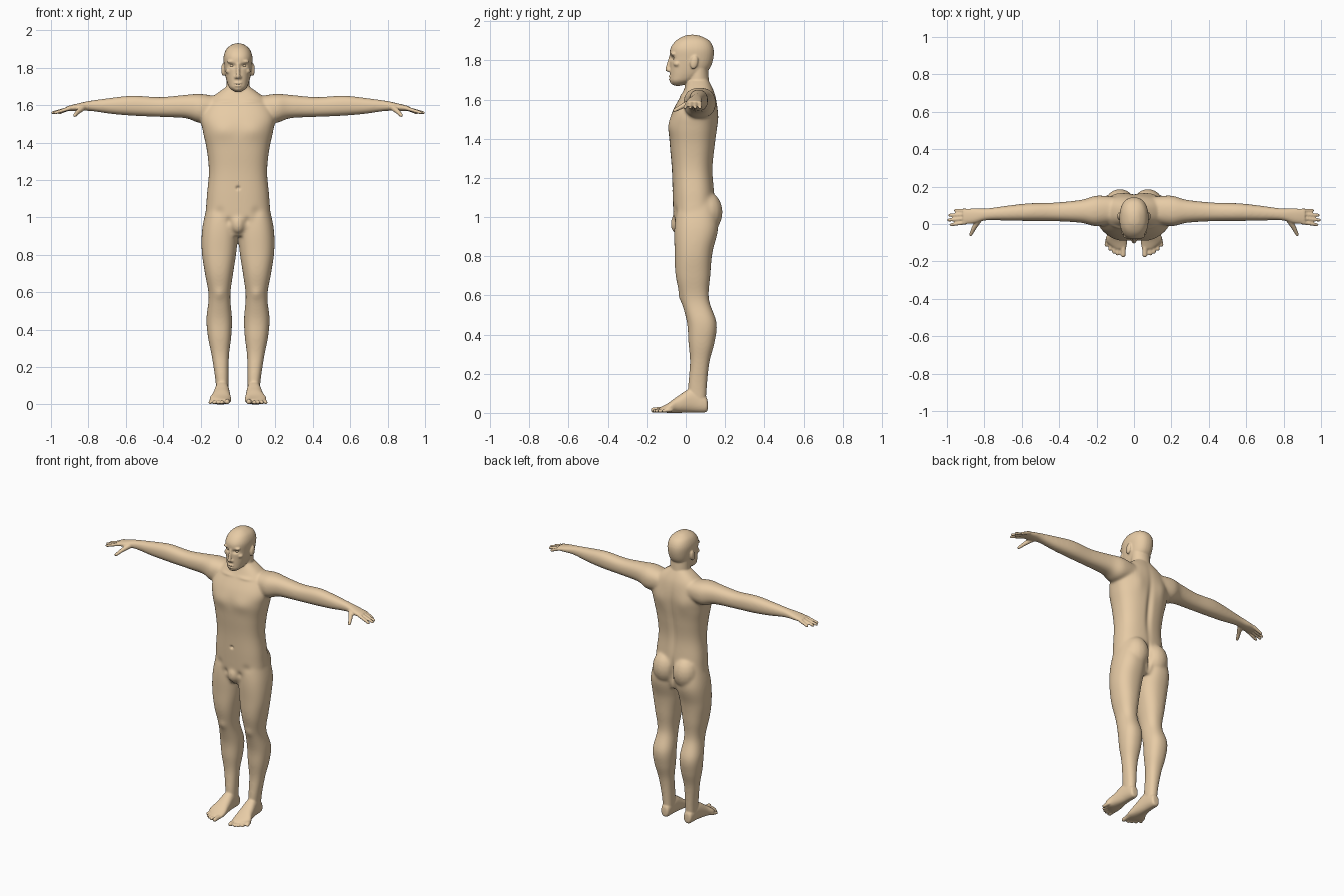
import bpy, bmesh, math
from mathutils import Vector, Matrix

skin = bpy.data.materials.new("skin")
skin.diffuse_color = (0.8, 0.6, 0.38, 1)
bm = bmesh.new()


def spline(st, sub=6):
    """Catmull-Rom through a list of stations."""
    out = []
    for i in range(len(st) - 1):
        p0, p1, p2, p3 = (st[max(0, min(len(st) - 1, i + k))] for k in (-1, 0, 1, 2))
        for j in range(sub):
            t = j / sub
            out.append([b + 0.5 * t * (c - a + t * (2 * a - 5 * b + 4 * c - d + t * (3 * (b - c) + d - a)))
                        for a, b, c, d in zip(p0, p1, p2, p3)])
    return out + [list(st[-1])]


def loft(axis, stations, n=2.3, seg=36):
    """Skin rounded sections (position, a_min, a_max, b_min, b_max) along an axis."""
    rings = []
    for t, a0, a1, b0, b1 in spline(stations):
        ring = []
        for k in range(seg):
            w = 2 * math.pi * k / seg
            c, s = math.cos(w), math.sin(w)
            a = (a0 + a1) / 2 + (a1 - a0) / 2 * math.copysign(abs(c) ** (2 / n), c)
            b = (b0 + b1) / 2 + (b1 - b0) / 2 * math.copysign(abs(s) ** (2 / n), s)
            ring.append(bm.verts.new({'x': (t, a, b), 'y': (a, t, b), 'z': (a, b, t)}[axis]))
        rings.append(ring)
    for r, q in zip(rings, rings[1:]):
        for k in range(seg):
            bm.faces.new((r[k], r[(k + 1) % seg], q[(k + 1) % seg], q[k]))
    bm.faces.new(rings[0])
    bm.faces.new(rings[-1])


def centred(stations, n=2.3):
    loft('z', [(z, -w, w, y0, y1) for z, w, y0, y1 in stations], n)


def blob(c, r, tilt=0, target=None):
    m = Matrix.Translation(c) @ Matrix.Rotation(tilt, 4, 'X') @ Matrix.Diagonal((*r, 1))
    bmesh.ops.create_uvsphere(target or bm, u_segments=16, v_segments=10, radius=1, matrix=m)


def digit(p, q, r0, r1, steps=14):
    """Tapered round-ended finger or toe."""
    for i in range(steps + 1):
        r = r0 + (r1 - r0) * i / steps
        blob(Vector(p).lerp(Vector(q), i / steps), (r, r, r))


# arm and palm
loft('x', [(.10, .01, .145, 1.53, 1.645), (.20, -.012, .152, 1.505, 1.66), (.28, .006, .13, 1.53, 1.655),
           (.42, .015, .115, 1.537, 1.643), (.56, .016, .111, 1.543, 1.651), (.68, .018, .098, 1.553, 1.639),
           (.79, .020, .083, 1.569, 1.623), (.86, .003, .083, 1.569, 1.608), (.915, .002, .079, 1.569, 1.594)])
# fingers and thumb
for i, tip in enumerate((.978, .991, .984, .955)):
    digit((.90, .008 + .0215 * i, 1.583), (tip, -.004 + .0255 * i, 1.559), .0108, .0088)
digit((.83, .022, 1.586), (.856, -.022, 1.564), .017, .0125)
digit((.856, -.022, 1.564), (.873, -.057, 1.545), .0125, .0095)
# leg
loft('z', [(.04, .052, .114, .02, .10), (.13, .051, .121, .012, .107), (.26, .048, .141, .021, .121),
           (.36, .036, .161, .013, .147), (.46, .032, .169, .006, .157), (.58, .041, .157, -.025, .118),
           (.70, .026, .177, -.052, .125), (.82, .008, .194, -.057, .136), (.95, .0, .190, -.058, .165),
           (1.10, .02, .155, -.04, .14)])
# foot and toes
loft('y', [(.112, .07, .098, .02, .05), (.10, .056, .112, .003, .085), (.03, .048, .122, .002, .124),
           (-.04, .041, .136, .0, .086), (-.09, .036, .151, .0, .05), (-.132, .042, .105, .004, .028)])
digit((.057, -.11, .018), (.058, -.165, .0145), .0145, .0138)
for i in range(4):
    digit((.083 + .019 * i, -.105 + .01 * i, .016), (.087 + .0205 * i, -.16 + .007 * i + .003 * i * i, .0105),
          .0105, .010)
# buttock, brow, cheekbone, nostril, ear
blob((.075, .108, 1.025), (.082, .08, .105))
blob((.03, -.064, 1.833), (.03, .015, .010))
blob((.043, -.045, 1.782), (.025, .02, .016))
blob((.011, -.082, 1.749), (.0085, .011, .0085))
blob((.079, .042, 1.79), (.011, .020, .035), tilt=-.2)

# mirror everything so far to the other side
copy = bmesh.ops.duplicate(bm, geom=bm.verts[:] + bm.edges[:] + bm.faces[:])["geom"]
bmesh.ops.scale(bm, vec=(-1, 1, 1), verts=[v for v in copy if isinstance(v, bmesh.types.BMVert)])

# torso, neck, head
centred([(.90, .10, -.04, .13), (.97, .168, -.06, .15), (1.10, .168, -.067, .147), (1.24, .156, -.071, .137),
         (1.36, .167, -.081, .148), (1.46, .188, -.086, .16), (1.54, .197, -.068, .163),
         (1.63, .15, -.02, .148), (1.70, .06, .012, .115)], 2.5)
centred([(1.58, .075, -.005, .135), (1.68, .064, .004, .12), (1.77, .062, .02, .112)], 2)
centred([(1.670, .018, -.06, -.025), (1.692, .045, -.079, .03), (1.72, .058, -.081, .08),
         (1.76, .068, -.081, .122), (1.81, .075, -.081, .14), (1.86, .077, -.079, .141),
         (1.90, .062, -.051, .12), (1.924, .032, -.01, .076), (1.931, .006, .022, .042)])
# groin, nose, lips, chin
blob((0, -.045, .965), (.038, .033, .052))
digit((0, -.079, 1.818), (0, -.093, 1.754), .008, .012)
blob((0, -.080, 1.717), (.022, .010, .0055))
blob((0, -.078, 1.704), (.019, .011, .0065))
blob((0, -.062, 1.688), (.024, .019, .014))

bmesh.ops.recalc_face_normals(bm, faces=bm.faces[:])
mesh = bpy.data.meshes.new("body")
bm.to_mesh(mesh)
bm.free()
body = bpy.data.objects.new("body", mesh)
bpy.context.collection.objects.link(body)
bpy.context.view_layer.objects.active = body
body.select_set(True)


def apply(kind, **settings):
    mod = body.modifiers.new(kind, kind)
    for key, val in settings.items():
        setattr(mod, key, val)
    bpy.ops.object.modifier_apply(modifier=mod.name)


# fuse the parts, then soften the trunk and limbs more than face, hands and feet
apply('REMESH', mode='VOXEL', voxel_size=.005, use_smooth_shade=True)
clamp = lambda t: max(0.0, min(1.0, t))
soft = body.vertex_groups.new(name="soft")
for v in body.data.vertices:
    x, y, z = v.co
    w = clamp((.80 - abs(x)) / .08) * clamp((z - .10) / .08) * clamp((1.69 - z) / .04)
    if w > 0:
        soft.add([v.index], w, 'REPLACE')
apply('SMOOTH', factor=.5, iterations=40, vertex_group="soft")
apply('SMOOTH', factor=.5, iterations=3)

# sculpt strokes, mirrored: centre, radii, push along y
strokes = [
    ((0, .145, 1.36), (.02, .05, .18), -.012),     # spine
    ((.09, .155, 1.5), (.045, .04, .06), .007),    # shoulder blade
    ((.08, -.07, 1.465), (.065, .05, .045), -.008),  # chest
    ((.07, -.02, 1.62), (.05, .03, .011), -.005),  # collar bone
    ((0, -.068, 1.157), (.010, .02, .009), .012),  # navel
    ((.05, -.06, .98), (.016, .03, .02), .007),    # groin crease
    ((.10, -.06, 1.03), (.025, .03, .025), .005),
    ((0, .16, 1.01), (.012, .06, .07), -.02),      # buttock cleft
    ((.098, -.03, .59), (.028, .03, .03), -.007),  # knee
    ((.031, -.074, 1.811), (.017, .03, .010), .013),  # eye socket
    ((0, -.088, 1.7105), (.019, .012, .0035), .006),  # mouth line
]
for v in body.data.vertices:
    p = Vector((abs(v.co.x), v.co.y, v.co.z))
    for c, r, push in strokes:
        if abs(p.z - c[2]) < 2.5 * r[2]:
            d = sum(((p[i] - c[i]) / r[i]) ** 2 for i in range(3))
            if d < 6:
                v.co.y += push * math.exp(-d)
body.data.materials.clear()
body.data.materials.append(skin)

# eyeballs
eb = bmesh.new()
for s in (1, -1):
    blob((s * .031, -.0545, 1.811), (.0135, .012, .009), target=eb)
for f in eb.faces:
    f.smooth = True
eye_mesh = bpy.data.meshes.new("eyes")
eb.to_mesh(eye_mesh)
eb.free()
eye_mesh.materials.append(skin)
bpy.context.collection.objects.link(bpy.data.objects.new("eyes", eye_mesh))
